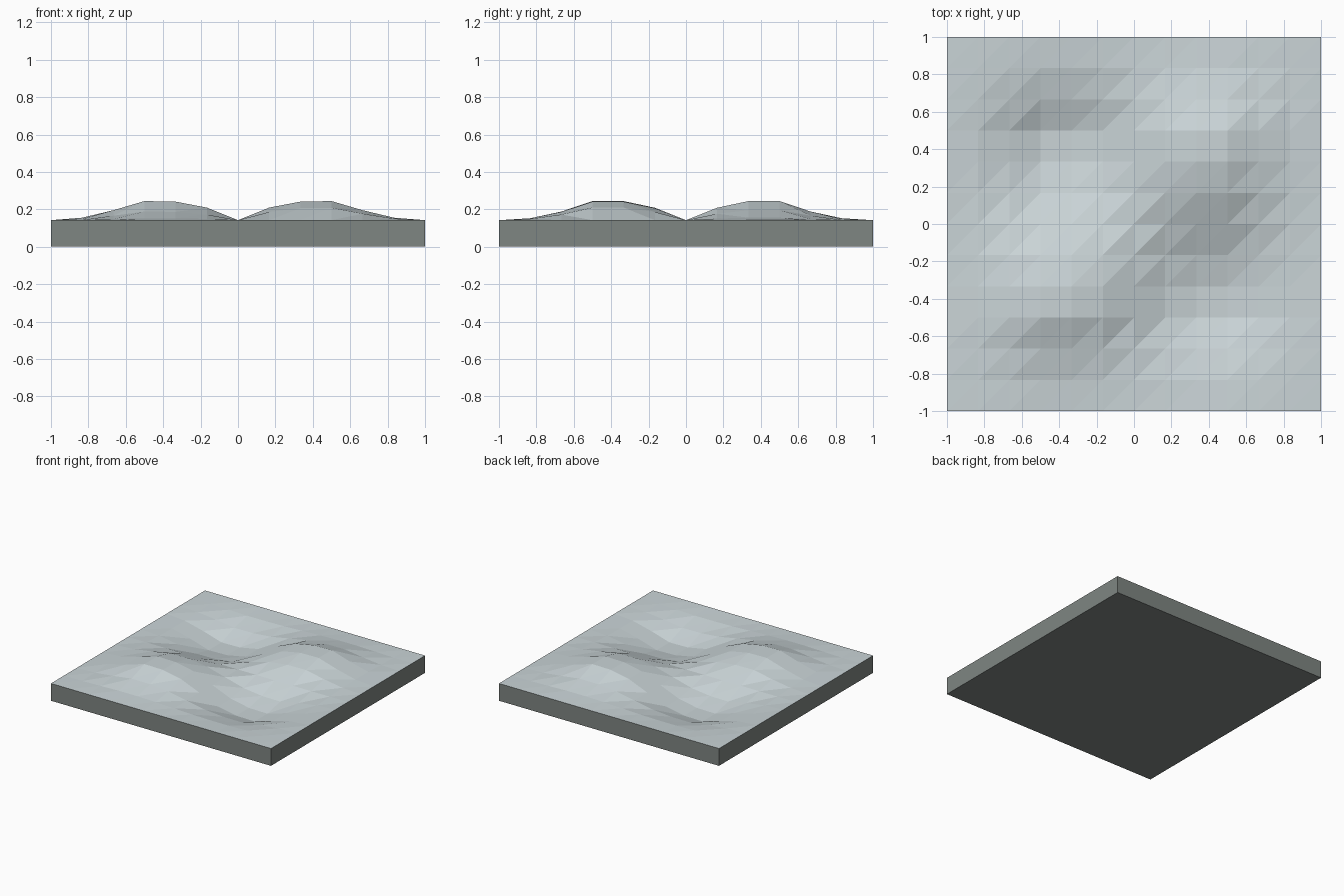
import bpy
import bmesh

cube = bpy.data.objects.get("Cube")
if cube:
    bpy.data.objects.remove(cube, do_unlink=True)

CELLS = 12
RIM = 0.142       # height of the level border
RELIEF = 0.102    # height of hills and depth of hollows

# Wave strength from the centre line out to the border
WAVE_X = [0, 0.66, 0.97, 1, 0.52, 0.13, 0]
WAVE_Y = [0, 0.65, 1, 1, 0.45, 0.1, 0]


def material(name, color):
    mat = bpy.data.materials.new(name)
    mat.use_nodes = True
    mat.diffuse_color = (*color, 1)
    bsdf = mat.node_tree.nodes["Principled BSDF"]
    bsdf.inputs["Base Color"].default_value = (*color, 1)
    bsdf.inputs["Roughness"].default_value = 0.9
    return mat


def add_object(name, bm, mat):
    mesh = bpy.data.meshes.new(name)
    bm.to_mesh(mesh)
    bm.free()
    mesh.materials.append(mat)
    obj = bpy.data.objects.new(name, mesh)
    bpy.context.collection.objects.link(obj)
    return obj


def wave(table, step):
    return table[abs(step)] * (1 if step > 0 else -1)


pale_grey = material("pale blue grey", (0.59, 0.66, 0.68))
stone_grey = material("stone grey", (0.212, 0.236, 0.223))

# Rolling ground: two hills and two hollows on a faceted grid
half = CELLS // 2
steps = range(-half, half + 1)
bm = bmesh.new()
grid = {}
for i in steps:
    for j in steps:
        z = RIM + RELIEF * wave(WAVE_X, i) * wave(WAVE_Y, j)
        grid[i, j] = bm.verts.new((i / half, j / half, z))
for i in steps[:-1]:
    for j in steps[:-1]:
        a, b = grid[i, j], grid[i + 1, j]
        c, d = grid[i + 1, j + 1], grid[i, j + 1]
        bm.faces.new((a, b, c))
        bm.faces.new((a, c, d))
add_object("rolling_ground", bm, pale_grey)

# Base: straight walls and floor, open under the ground
bm = bmesh.new()
bmesh.ops.create_cube(bm, size=1)
for v in bm.verts:
    v.co = (v.co.x * 2, v.co.y * 2, (v.co.z + 0.5) * RIM)
bm.normal_update()
lid = [f for f in bm.faces if f.normal.z > 0.5]
bmesh.ops.delete(bm, geom=lid, context='FACES')
add_object("base_slab", bm, stone_grey)
